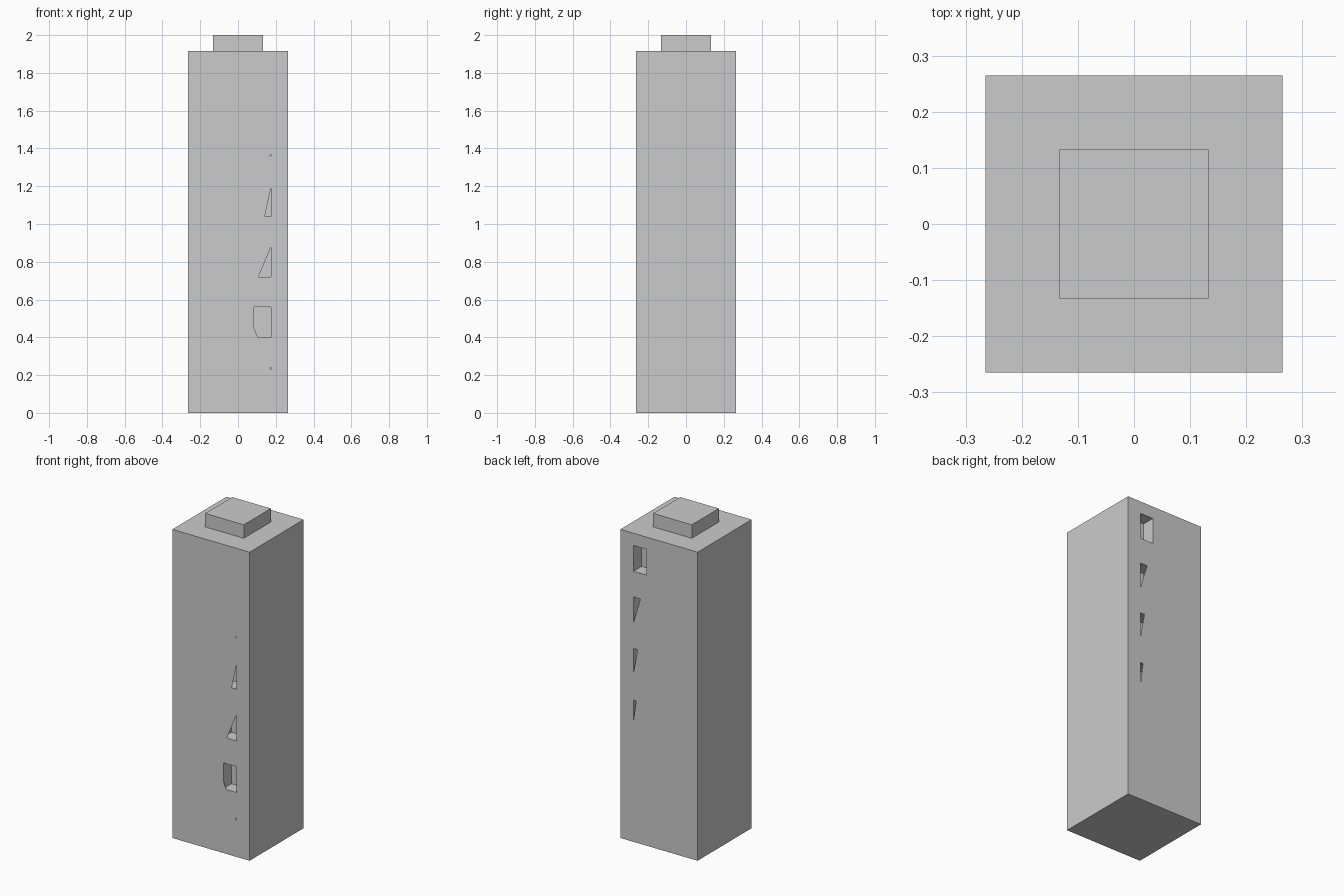
import bpy, bmesh
from mathutils import Vector

if "Cube" in bpy.data.objects:
    bpy.data.objects.remove(bpy.data.objects["Cube"])

HALF, WALL_TOP, TOP = 0.265, 1.916, 2.0
X0, X1 = 0.085, 0.175            # window recess sides
WIN_H, DEPTH = 0.16, 0.08
def floor_z(k):
    return 0.08 + 0.32 * k       # sill height of storey k


def make_object(name, bm):
    mesh = bpy.data.meshes.new(name)
    bm.to_mesh(mesh)
    bm.free()
    obj = bpy.data.objects.new(name, mesh)
    bpy.context.collection.objects.link(obj)
    return obj


def add_face(bm, pts, facing):
    """Add a polygon whose normal points along facing."""
    f = bm.faces.new([bm.verts.new(p) for p in pts])
    f.normal_update()
    if f.normal.dot(Vector(facing)) < 0:
        f.normal_flip()


def box_faces(bm, lo, hi, skip=(), inward=False):
    """Box sides, leaving out the listed (axis, sign) sides."""
    for axis in range(3):
        u, v = [a for a in range(3) if a != axis]
        for sign in (-1, 1):
            if (axis, sign) in skip:
                continue
            pts = []
            for a, b in ((0, 0), (1, 0), (1, 1), (0, 1)):
                p = [0, 0, 0]
                p[axis] = hi[axis] if sign > 0 else lo[axis]
                p[u] = (lo[u], hi[u])[a]
                p[v] = (lo[v], hi[v])[b]
                pts.append(p)
            n = [0, 0, 0]
            n[axis] = -sign if inward else sign
            add_face(bm, pts, n)


def pierced_wall(name, side, openings):
    """Flat wall with openings, and a window recess behind each one."""
    y = side * HALF
    bm = bmesh.new()
    edges = []
    outline = [(-HALF, 0), (HALF, 0), (HALF, WALL_TOP), (-HALF, WALL_TOP)]
    for loop in [outline] + list(openings.values()):
        vs = [bm.verts.new((x, y, z)) for x, z in loop]
        edges += [bm.edges.new((vs[i - 1], vs[i])) for i in range(len(vs))]
    bmesh.ops.triangle_fill(bm, use_beauty=True, edges=edges, normal=(0, side, 0))
    for f in bm.faces:
        f.normal_update()
        if f.normal.y * side < 0:
            f.normal_flip()
    for k in openings:
        y0, y1 = sorted((y, y - side * DEPTH))
        box_faces(bm, (X0, y0, floor_z(k)), (X1, y1, floor_z(k) + WIN_H),
                  skip=[(1, side)], inward=True)
    make_object(name, bm)


# tower shell without front and back
bm = bmesh.new()
box_faces(bm, (-HALF, -HALF, 0), (HALF, HALF, WALL_TOP), skip=[(1, -1), (1, 1)])
make_object("tower_shell", bm)

# front wall: partly covered windows
pierced_wall("front_wall", -1, {
    0: [(X1, 0.24), (0.169, 0.24), (X1, 0.225)],
    1: [(0.105, 0.40), (X1, 0.40), (X1, 0.56), (X0, 0.56), (X0, 0.45)],
    2: [(0.108, 0.72), (X1, 0.72), (X1, 0.88)],
    3: [(0.142, 1.04), (X1, 1.04), (X1, 1.195)],
    4: [(0.169, 1.36), (X1, 1.36), (X1, 1.372)],
})

# back wall: one full window, narrowing ones below
pierced_wall("back_wall", 1, {
    5: [(X0, 1.68), (X1, 1.68), (X1, 1.84), (X0, 1.84)],
    4: [(X1, 1.36), (X1, 1.52), (0.128, 1.52)],
    3: [(X1, 1.045), (X1, 1.20), (0.147, 1.20)],
    2: [(X1, 0.745), (X1, 0.88), (0.157, 0.88)],
})

# roof block
bm = bmesh.new()
box_faces(bm, (-HALF / 2, -HALF / 2, WALL_TOP), (HALF / 2, HALF / 2, TOP))
make_object("roof_block", bm)
